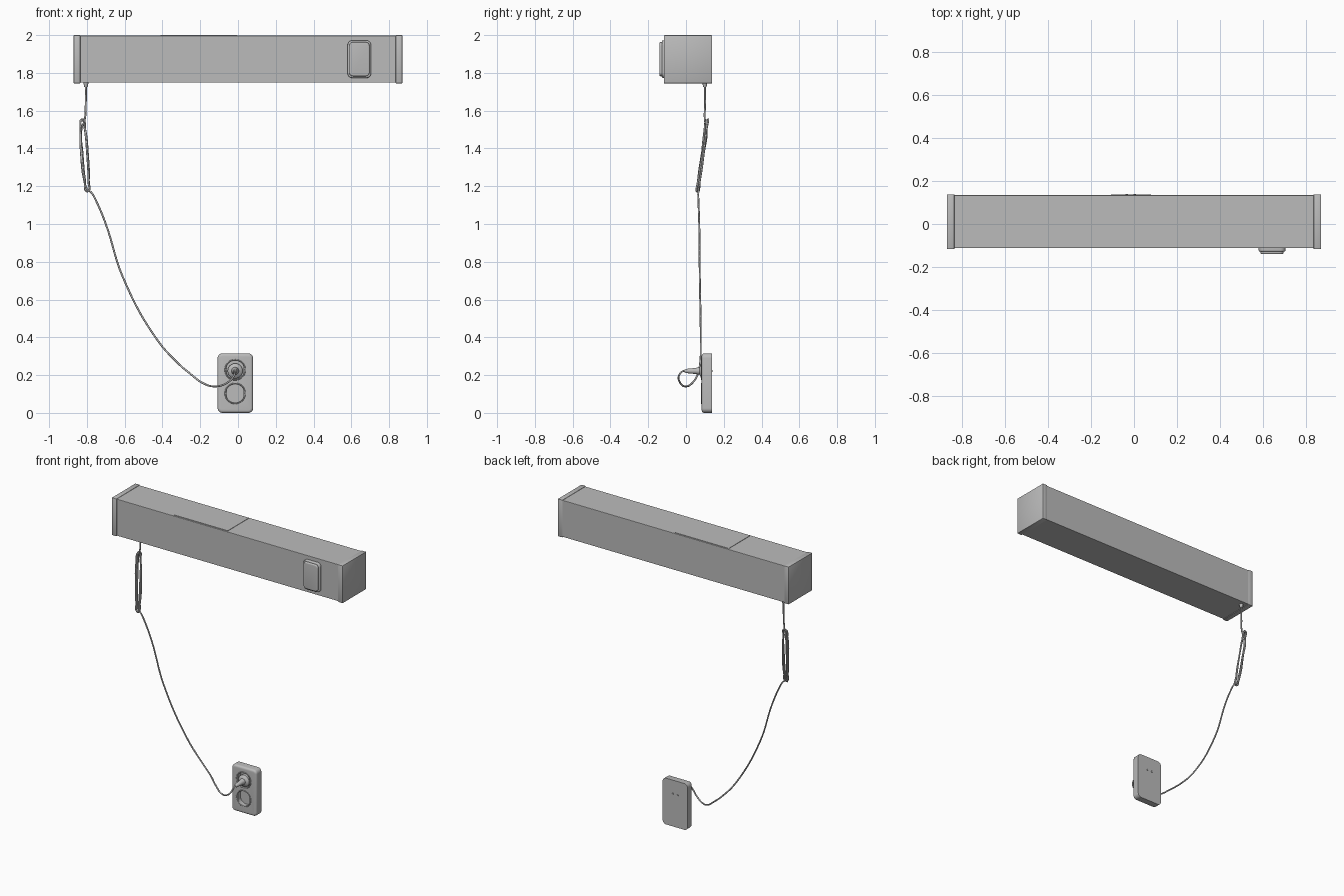
import bpy, bmesh, math
from mathutils import Matrix, Vector

cube = bpy.data.objects.get("Cube")
if cube:
    bpy.data.objects.remove(cube, do_unlink=True)

grey = bpy.data.materials.new("plain_grey")
grey.use_nodes = True
grey.diffuse_color = (0.5, 0.5, 0.5, 1)
grey.node_tree.nodes["Principled BSDF"].inputs["Base Color"].default_value = (0.5, 0.5, 0.5, 1)


def add_object(name, bm):
    bmesh.ops.recalc_face_normals(bm, faces=bm.faces)
    mesh = bpy.data.meshes.new(name)
    bm.to_mesh(mesh)
    bm.free()
    mesh.materials.append(grey)
    obj = bpy.data.objects.new(name, mesh)
    bpy.context.collection.objects.link(obj)
    return obj


def activate(obj):
    bpy.ops.object.select_all(action='DESELECT')
    obj.select_set(True)
    bpy.context.view_layer.objects.active = obj


def smooth(obj):
    activate(obj)
    bpy.ops.object.shade_smooth_by_angle(angle=math.radians(35))


def box_bm(x, y, z):
    """Box from (min, max) ranges."""
    bm = bmesh.new()
    bmesh.ops.create_cube(bm, size=1)
    for v in bm.verts:
        for i, (lo, hi) in enumerate((x, y, z)):
            v.co[i] = lo if v.co[i] < 0 else hi
    return bm


def bevel(bm, edges, width, segments):
    bmesh.ops.bevel(bm, geom=edges, offset=width, segments=segments,
                    profile=0.5, affect='EDGES')


def box(name, x, y, z, width=0.0):
    bm = box_bm(x, y, z)
    if width:
        bevel(bm, bm.edges[:], width, 2)
    return add_object(name, bm)


def wall_plate(name, x, y, z, corner, front):
    """Box with rounded corners seen from the front and a rounded front rim."""
    bm = box_bm(x, y, z)
    bevel(bm, [e for e in bm.edges
               if abs(e.verts[0].co.y - e.verts[1].co.y) > 0.001], corner, 5)
    bevel(bm, [e for e in bm.edges
               if all(v.co.y < y[0] + 0.0001 for v in e.verts)], front, 4)
    return add_object(name, bm)


def lathe(name, profile, x, z, sides=24, half_width=1.0):
    """Turn (radius, y) points around a front-back axis, with optional flat sides."""
    bm = bmesh.new()
    rings = []
    for r, y in profile:
        ring = []
        for i in range(sides):
            a = math.tau * i / sides
            dx = max(-half_width, min(half_width, r * math.cos(a)))
            ring.append(bm.verts.new((x + dx, y, z + r * math.sin(a))))
        rings.append(ring)
    for a, b in zip(rings, rings[1:]):
        for i in range(sides):
            j = (i + 1) % sides
            bm.faces.new((a[i], a[j], b[j], b[i]))
    bm.faces.new(rings[0])
    bm.faces.new(rings[-1])
    return add_object(name, bm)


def cord(name, points, radius):
    data = bpy.data.curves.new(name, 'CURVE')
    data.dimensions = '3D'
    data.bevel_depth = radius
    data.bevel_resolution = 2
    data.resolution_u = 8
    data.use_fill_caps = True
    spline = data.splines.new('BEZIER')
    spline.bezier_points.add(len(points) - 1)
    for p, co in zip(spline.bezier_points, points):
        p.co = co
        p.handle_left_type = p.handle_right_type = 'AUTO'
    data.materials.append(grey)
    obj = bpy.data.objects.new(name, data)
    bpy.context.collection.objects.link(obj)


# Long housing with end caps and a lid on top
box("housing", (-0.84, 0.84), (-0.112, 0.134), (1.748, 1.997), 0.002)
for side, name in ((1, "left_end_cap"), (-1, "right_end_cap")):
    smooth(box(name, sorted((side * 0.835, side * 0.87)), (-0.117, 0.138), (1.744, 2.0), 0.004))
box("top_lid", (-0.41, -0.006), (-0.102, 0.126), (1.99, 1.9995))

# Control button on the front: frame and raised pad
smooth(wall_plate("button_frame", (0.58, 0.705), (-0.128, -0.108), (1.773, 1.972), 0.025, 0.006))
smooth(wall_plate("button_pad", (0.589, 0.696), (-0.14, -0.115), (1.782, 1.963), 0.02, 0.006))

# Wall outlet with two wells
CX = -0.015
outlet = wall_plate("outlet_plate", (-0.108, 0.08), (0.083, 0.137), (0.0, 0.315), 0.025, 0.014)
for z in (0.228, 0.103):
    cutter = lathe("well_cutter", [(0.049, 0.06), (0.049, 0.112)], CX, z, 32, 0.043)
    cutter.hide_render = True
    mod = outlet.modifiers.new("well", 'BOOLEAN')
    mod.operation = 'DIFFERENCE'
    mod.solver = 'EXACT'
    mod.object = cutter
    activate(outlet)
    bpy.ops.object.modifier_apply(modifier=mod.name)
    bpy.data.objects.remove(cutter, do_unlink=True)
    # Raised rim around the well
    cord("outlet_rim", [(CX + 0.053 * math.cos(math.tau * i / 16), 0.083,
                         z + 0.053 * math.sin(math.tau * i / 16)) for i in range(17)], 0.003)
smooth(outlet)

# Plug and its pins, which reach through the plate
smooth(lathe("plug", [(0.04, 0.113), (0.04, 0.085), (0.034, 0.078), (0.02, 0.072),
                      (0.016, 0.05), (0.011, 0.0), (0.006, -0.008)], CX, 0.222))
for dx in (-0.018, 0.018):
    smooth(lathe("plug_pin", [(0.006, 0.1), (0.006, 0.138), (0.004, 0.14)], CX + dx, 0.222, 12))

# Cord grommet under the housing
bm = bmesh.new()
bmesh.ops.create_cone(bm, cap_ends=True, segments=16, radius1=0.009, radius2=0.014,
                      depth=0.025, matrix=Matrix.Translation((-0.805, 0.1, 1.738)))
smooth(add_object("cord_grommet", bm))

# Cord: drop, gathered loops, then the long sag to the plug
path = [(-0.805, 0.1, 1.745), (-0.806, 0.101, 1.64), (-0.812, 0.1, 1.55)]
top, bottom = Vector((-0.824, 0.112, 1.56)), Vector((-0.797, 0.062, 1.172))
middle, half = (top + bottom) / 2, (top - bottom) / 2
turns, steps = 2.5, 8
for i in range(1, int(turns * steps) + 1):
    a = math.tau * i / steps
    spread = 0.012 + 0.004 * (i // steps)
    p = middle + half * math.cos(a) * (1 - 0.03 * (i // steps))
    path.append((p.x - spread * math.sin(a), p.y + 0.006 * math.sin(a * 1.3), p.z))
path += [(-0.775, 0.065, 1.165), (-0.75, 0.066, 1.12), (-0.7, 0.07, 1.0),
         (-0.61, 0.073, 0.72), (-0.43, 0.078, 0.39), (-0.32, 0.075, 0.265),
         (-0.25, 0.062, 0.205), (-0.19, 0.035, 0.16), (-0.127, 0.0, 0.14),
         (-0.06, -0.03, 0.158), (-0.022, -0.038, 0.195), (CX, -0.02, 0.219), (CX, 0.01, 0.222)]
cord("power_cord", path, 0.005)
